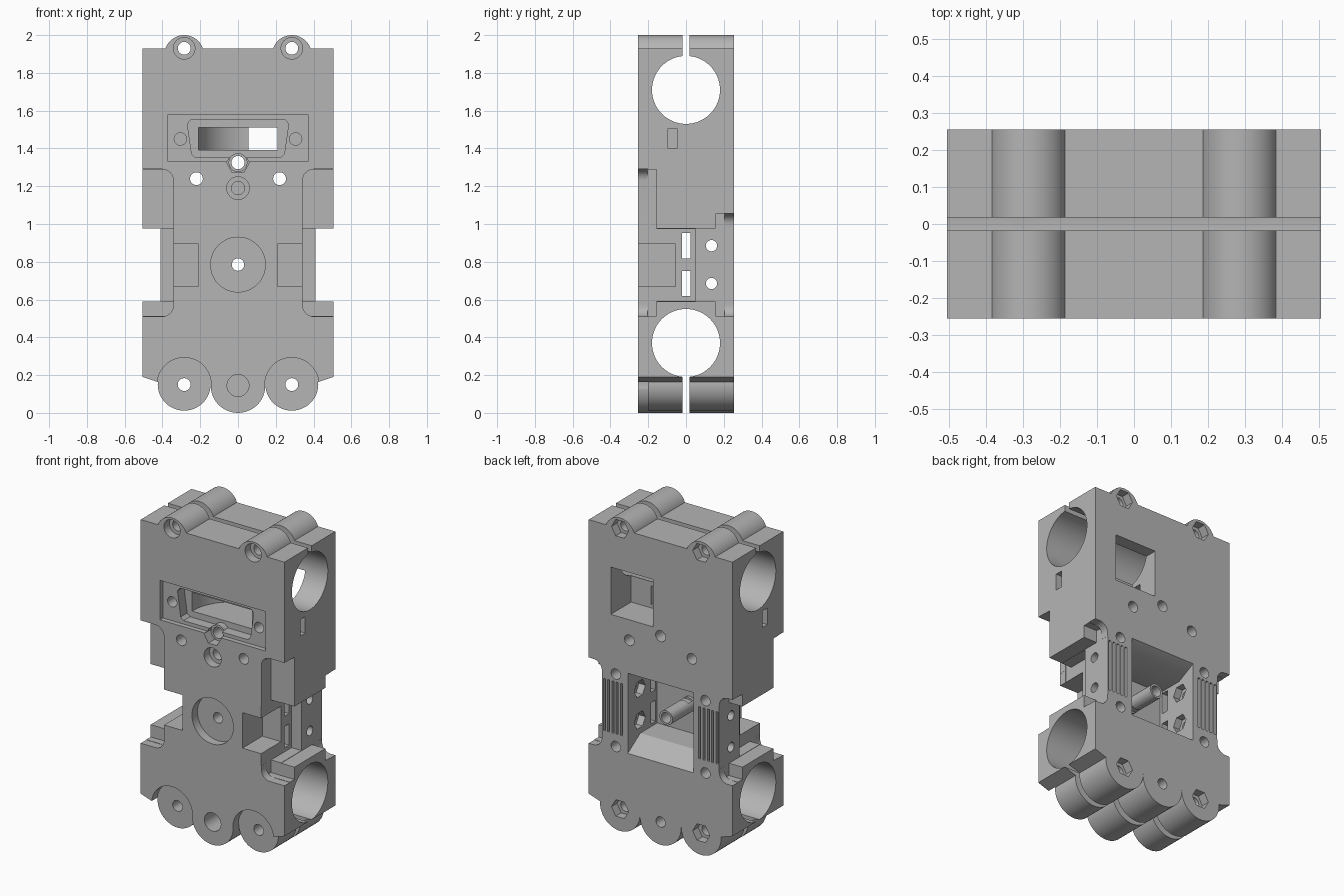
import bpy, bmesh, math

cube = bpy.data.objects.get("Cube")
if cube:
    bpy.data.objects.remove(cube, do_unlink=True)

grey = bpy.data.materials.new("plain grey")
grey.use_nodes = True
grey.diffuse_color = (0.46, 0.46, 0.46, 1)
grey.node_tree.nodes["Principled BSDF"].inputs["Base Color"].default_value = grey.diffuse_color

AXES = {
    "x": lambda u, v, t: (t, u, v),
    "y": lambda u, v, t: (u, t, v),
    "z": lambda u, v, t: (u, v, t),
}


def prism(name, points, axis, a, b):
    """Extrude a flat outline along an axis from a to b."""
    bm = bmesh.new()
    place = AXES[axis]
    low = [bm.verts.new(place(u, v, a)) for u, v in points]
    high = [bm.verts.new(place(u, v, b)) for u, v in points]
    bm.faces.new(low)
    bm.faces.new(high[::-1])
    n = len(points)
    for i in range(n):
        j = (i + 1) % n
        bm.faces.new((low[i], high[i], high[j], low[j]))
    bmesh.ops.recalc_face_normals(bm, faces=bm.faces)
    mesh = bpy.data.meshes.new(name)
    bm.to_mesh(mesh)
    bm.free()
    mesh.materials.append(grey)
    obj = bpy.data.objects.new(name, mesh)
    bpy.context.collection.objects.link(obj)
    return obj


def arc(u, v, r, start, end, n):
    steps = [math.radians(start + (end - start) * i / n) for i in range(n + 1)]
    return [(u + r * math.cos(t), v + r * math.sin(t)) for t in steps]


def circle(u, v, r, n=48):
    return arc(u, v, r, 0, 360, n)[:-1]


def rect(u0, u1, v0, v1):
    return [(u0, v0), (u1, v0), (u1, v1), (u0, v1)]


def round_rect(u0, u1, v0, v1, r):
    pts = []
    for k, (u, v) in enumerate(rect(u0 + r, u1 - r, v0 + r, v1 - r)):
        pts += arc(u, v, r, 180 + 90 * k, 270 + 90 * k, 8)
    return pts


def combine(points, axis, a, b, operation="DIFFERENCE"):
    tool = prism("tool", points, axis, a, b)
    tool.hide_render = True
    mod = body.modifiers.new("shape", "BOOLEAN")
    mod.object = tool
    mod.operation = operation
    mod.solver = "EXACT"
    bpy.ops.object.modifier_apply(modifier=mod.name)
    bpy.data.objects.remove(tool, do_unlink=True)


def cut(points, axis, a, b):
    combine(points, axis, a, b)


def add(points, axis, a, b):
    combine(points, axis, a, b, "UNION")


def both(points, axis, a, b):
    """Cut on both sides of the centre plane."""
    for s in (1, -1):
        if axis == "x":
            cut(points, axis, s * a, s * b)
        else:
            cut([(s * u, v) for u, v in points], axis, a, b)


D = 0.255   # half depth
OUT = 0.3   # just outside the front and back

# Main block, with lower corners sloping to the rollers
body = prism("carriage_body", [(-0.505, 0.19), (-0.4, 0.155), (0.4, 0.155),
                               (0.505, 0.19), (0.505, 1.93), (-0.505, 1.93)], "y", -D, D)
bpy.context.view_layer.objects.active = body
body.select_set(True)

# Clamp bumps on top and round lobes at the bottom
for s in (1, -1):
    add(circle(s * 0.285, 1.895, 0.105), "y", -D, D)
    add(circle(s * 0.285, 0.152, 0.14), "y", -D, D)
add(circle(0, 0.145, 0.145), "y", -D, D)

# Rod bores and clamp slits
for z in (1.71, 0.37):
    cut(circle(z * 0, z, 0.18, 64), "x", -0.6, 0.6)
cut(rect(-0.018, 0.018, 1.8, 2.1), "x", -0.6, 0.6)
cut(rect(-0.018, 0.018, -0.1, 0.28), "x", -0.6, 0.6)

# Side notches: rounded at the faces, square deeper in
both(round_rect(0.342, 0.8, 0.51, 1.29, 0.06), "y", -OUT, -0.2)
both(rect(0.34, 0.8, 0.512, 1.288), "y", -0.205, -0.155)
both(round_rect(0.412, 0.8, 0.51, 1.055, 0.06), "y", 0.2, OUT)
both(rect(0.41, 0.8, 0.512, 1.053), "y", 0.155, 0.205)

# Waist
both(rect(0.411, 0.8, 0.59, 0.975), "y", -OUT, OUT)
both(rect(0.341, 0.8, 0.592, 0.973), "y", -OUT, 0.05)
both(rect(0.21, 0.6, 0.67, 0.895), "y", -OUT, -0.055)

# Tapered rear pocket with its central tube
cut([(0.3, 0.49), (0.13, 0.6), (-0.04, 0.6), (-0.04, 0.965), (0.13, 0.965), (0.3, 1.05)],
    "x", -0.23, 0.23)
add(circle(0, 0.785, 0.046, 24), "y", -0.1, 0.2)
cut(circle(0, 0.785, 0.145), "y", -OUT, -0.2)
cut(circle(0, 0.785, 0.033, 24), "y", -OUT, OUT)

# Side windows, side screws and their nut pockets
for z in (0.685, 0.885):
    cut(rect(-0.022, 0.024, z - 0.067, z + 0.067), "x", -0.6, 0.6)
    cut(circle(0.135, z, 0.03, 24), "x", -0.6, 0.6)
    both(circle(0.135, z, 0.056, 6), "x", 0.2, 0.275)
both(rect(-0.095, -0.047, 1.4, 1.505), "x", 0.4, 0.6)

# Rear grip grooves
for i in range(5):
    x = 0.268 + 0.03 * i
    both(rect(x, x + 0.014, 0.62, 0.95), "y", 0.235, OUT)

# Front connector recess: panel, flared opening, curved channel to the back window
cut(rect(-0.37, 0.37, 1.33, 1.58), "y", -OUT, -0.225)
cut([(-0.225, 1.352), (0.225, 1.352), (0.245, 1.37), (0.268, 1.53),
     (0.25, 1.552), (-0.25, 1.552), (-0.268, 1.53), (-0.245, 1.37)], "y", -OUT, -0.16)
cut(arc(0.06, -0.15, 0.27, 180, 90, 16) + [(0.21, 0.12), (0.21, -0.28), (-0.21, -0.28)],
    "z", 1.392, 1.51)
cut(rect(0.055, 0.35, 1.37, 1.67), "y", 0.05, OUT)
both(circle(0.305, 1.45, 0.033, 24), "y", -OUT, -0.1)

# Hex seat and tube under the connector
cut(circle(0, 1.325, 0.06, 6), "y", -OUT, -0.19)
add(circle(0, 1.325, 0.05, 24), "y", -0.2, 0.13)
cut(circle(0, 1.325, 0.035, 24), "y", -OUT, OUT)

# Screw seats on the centre line
cut(circle(0, 1.19, 0.06, 32), "y", -OUT, -0.2)
cut(circle(0, 1.19, 0.035, 24), "y", -OUT, 0)
cut(circle(0, 0.145, 0.058, 32), "y", -OUT, -0.1)
cut(circle(0, 0.145, 0.033, 24), "y", 0.1, OUT)

# Recessed roller faces
both(circle(0.285, 0.15, 0.143), "y", -OUT, -0.2)

# Through bolts with nut pockets at the back
for z in (0.15, 1.93):
    both(circle(0.285, z, 0.034, 24), "y", -OUT, OUT)
    both(circle(0.285, z, 0.06, 6), "y", 0.2, OUT)
both(circle(0.285, 1.93, 0.057, 32), "y", -OUT, -0.2)
both(circle(0.22, 1.24, 0.034, 24), "y", -OUT, OUT)
for z in (0.54, 1.0):
    both(circle(0.315, z, 0.033, 24), "y", 0.15, OUT)

bpy.ops.object.shade_smooth_by_angle(angle=math.radians(30))
